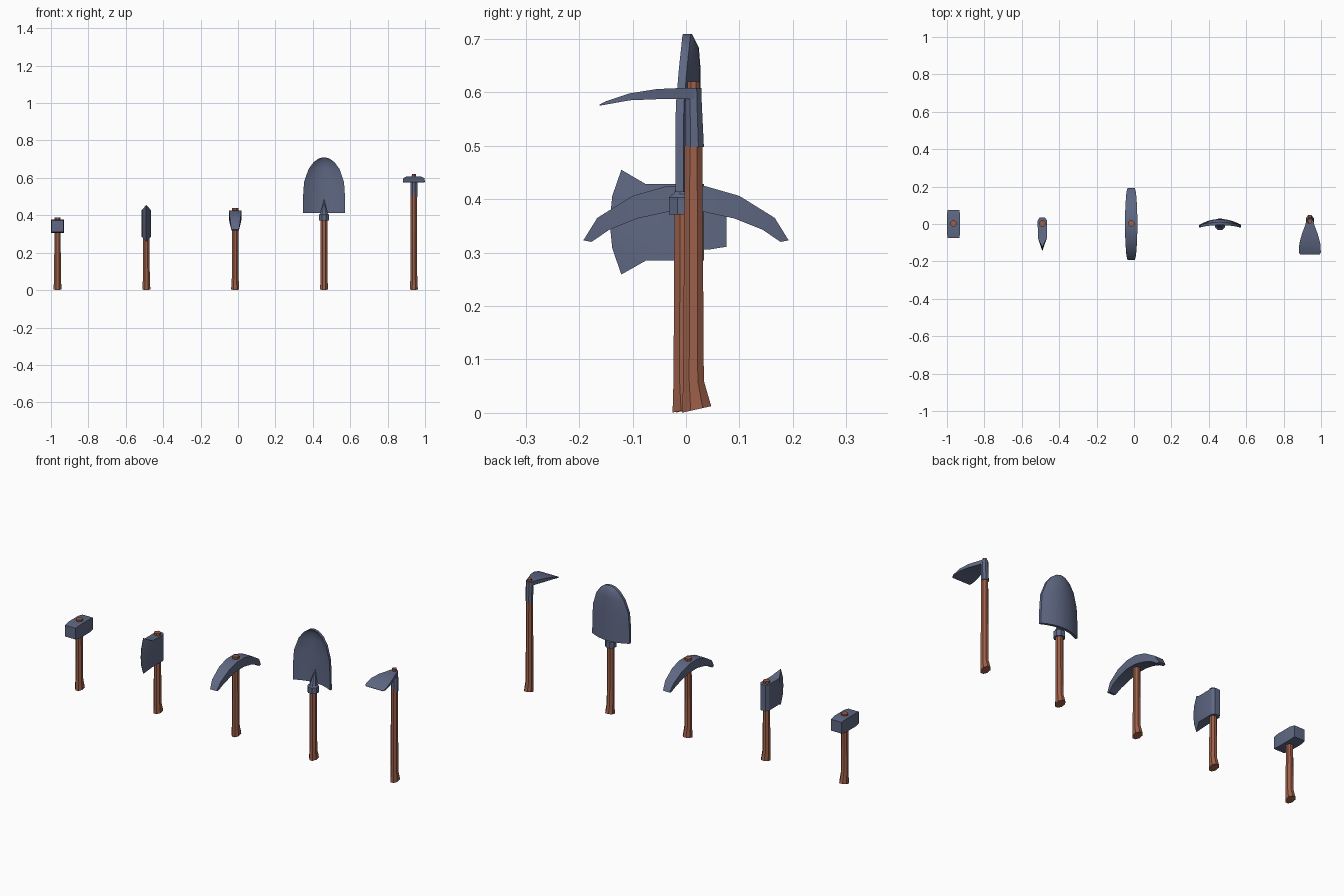
import bpy, bmesh, math

if "Cube" in bpy.data.objects:
    bpy.data.objects.remove(bpy.data.objects["Cube"])


def material(name, rgb):
    m = bpy.data.materials.new(name)
    m.diffuse_color = (*rgb, 1)
    m.use_nodes = True
    m.node_tree.nodes["Principled BSDF"].inputs["Base Color"].default_value = m.diffuse_color
    return m


METAL = material("blue_grey_steel", (0.115, 0.140, 0.230))
WOOD = material("red_brown_wood", (0.330, 0.113, 0.066))


def loft(name, rings, mat, x=0.0):
    """Skin equal-length rings of points, cap both ends, shift to x."""
    bm = bmesh.new()
    vs = [[bm.verts.new((p[0] + x, p[1], p[2])) for p in r] for r in rings]
    n = len(rings[0])
    for a, b in zip(vs, vs[1:]):
        for i in range(n):
            j = (i + 1) % n
            bm.faces.new((a[i], a[j], b[j], b[i]))
    bm.faces.new(vs[0])
    bm.faces.new(vs[-1])
    bmesh.ops.recalc_face_normals(bm, faces=bm.faces)
    me = bpy.data.meshes.new(name)
    bm.to_mesh(me)
    bm.free()
    me.materials.append(mat)
    ob = bpy.data.objects.new(name, me)
    bpy.context.collection.objects.link(ob)
    bpy.ops.object.select_all(action='DESELECT')
    ob.select_set(True)
    bpy.context.view_layer.objects.active = ob
    bpy.ops.object.shade_smooth_by_angle(angle=math.radians(32))
    return ob


def oval(cy, z, rx, ry, tilt=0.0, n=8):
    """Horizontal ring; tilt lifts its back edge."""
    pts = []
    for i in range(n):
        a = 2 * math.pi * (i + 0.5) / n
        s = math.sin(a)
        pts.append((rx * 1.05 * math.cos(a), cy + ry * 1.05 * s,
                    z + tilt * (s + 1) / 2))
    return pts


def rect(yt, zt, yb, zb, hw):
    """Four-point section with separate top and bottom lines."""
    return [(-hw, yt, zt), (hw, yt, zt), (hw, yb, zb), (-hw, yb, zb)]


def handle(name, x, cy, top, r=0.017, knob=None):
    k = knob or r
    loft(name, [oval(cy + 0.006, 0.0, 0.022, 0.028, 0.013),
                oval(cy, 0.06, 0.019, 0.020),
                oval(cy, top * 0.8, r, r),
                oval(cy, top, k, k)], WOOD, x)


# Hammer
HX = -0.965
handle("hammer_handle", HX, 0.002, 0.387)
loft("hammer_head", [rect(y, 0.342 + h, y, 0.342 - h, w) for y, h, w in
                     ((-0.076, 0.031, 0.032), (-0.045, 0.036, 0.035),
                      (0.045, 0.036, 0.035), (0.076, 0.031, 0.032))], METAL, HX)

# Axe: wedge sections from the poll to the curved cutting edge
AX = -0.49
handle("axe_handle", AX, 0.002, 0.44)


def axe_section(ys, z0, z1, hw):
    n = len(ys)
    col = [(y, z0 + (z1 - z0) * i / (n - 1)) for i, y in enumerate(ys)]
    return [(-hw, y, z) for y, z in col] + [(hw, y, z) for y, z in reversed(col)]


loft("axe_head", [axe_section([0.034] * 5, 0.285, 0.428, 0.015),
                  axe_section([0.018] * 5, 0.285, 0.428, 0.025),
                  axe_section([-0.075] * 5, 0.285, 0.428, 0.024),
                  axe_section([-0.121, -0.138, -0.143, -0.138, -0.121],
                              0.259, 0.455, 0.001)], METAL, AX)

# Pickaxe: half of the arch, mirrored
PX = -0.015
handle("pick_handle", PX, 0.002, 0.438)
half = [(0.192, 0.323, 0.177, 0.320, 0.020), (0.166, 0.365, 0.143, 0.343, 0.026),
        (0.100, 0.406, 0.090, 0.364, 0.031), (0.034, 0.425, 0.030, 0.377, 0.033)]
arch = [rect(*s) for s in half]
arch += [rect(-a, b, -c, d, w) for a, b, c, d, w in reversed(half)]
loft("pick_head", arch, METAL, PX)

# Shovel
SX = 0.46
handle("shovel_handle", SX, -0.004, 0.40, 0.0185)
loft("shovel_collar", [oval(-0.005, z, r, r) for z, r in
                       ((0.371, 0.028), (0.403, 0.028), (0.410, 0.021))], METAL, SX)
loft("shovel_spike", [oval(-0.005, 0.405, 0.021, 0.021),
                      oval(0.012, 0.485, 0.001, 0.002)], METAL, SX)
# Curved blade rows: height, half width, y at the wings, y at the middle
blade = []
for z, hw, yw, yc in ((0.413, 0.113, -0.020, 0.012), (0.500, 0.112, -0.020, 0.012),
                      (0.577, 0.107, -0.019, 0.012), (0.647, 0.083, -0.013, 0.012),
                      (0.684, 0.056, -0.009, 0.009), (0.704, 0.028, -0.007, -0.001),
                      (0.709, 0.008, -0.006, -0.004)):
    row = [(hw * u / 4, yw + (yc - yw) * (1 - (u / 4) ** 2), z) for u in range(-4, 5)]
    blade.append(row + [(a, b + 0.015, c) for a, b, c in reversed(row)])
loft("shovel_blade", blade, METAL, SX)

# Hoe
OX = 0.94
handle("hoe_handle", OX, 0.014, 0.62, 0.017, 0.011)
loft("hoe_socket", [oval(0.016, 0.498, 0.019, 0.018), oval(0.014, 0.58, 0.019, 0.016),
                    oval(0.014, 0.608, 0.018, 0.015)], METAL, OX)
loft("hoe_blade", [rect(y, zt, y, zb, w) for y, zt, zb, w in
                   ((-0.162, 0.577, 0.575, 0.053), (-0.150, 0.583, 0.577, 0.059),
                    (-0.105, 0.598, 0.585, 0.056), (-0.055, 0.606, 0.587, 0.043),
                    (-0.010, 0.608, 0.587, 0.026), (0.020, 0.608, 0.587, 0.017))],
     METAL, OX)
